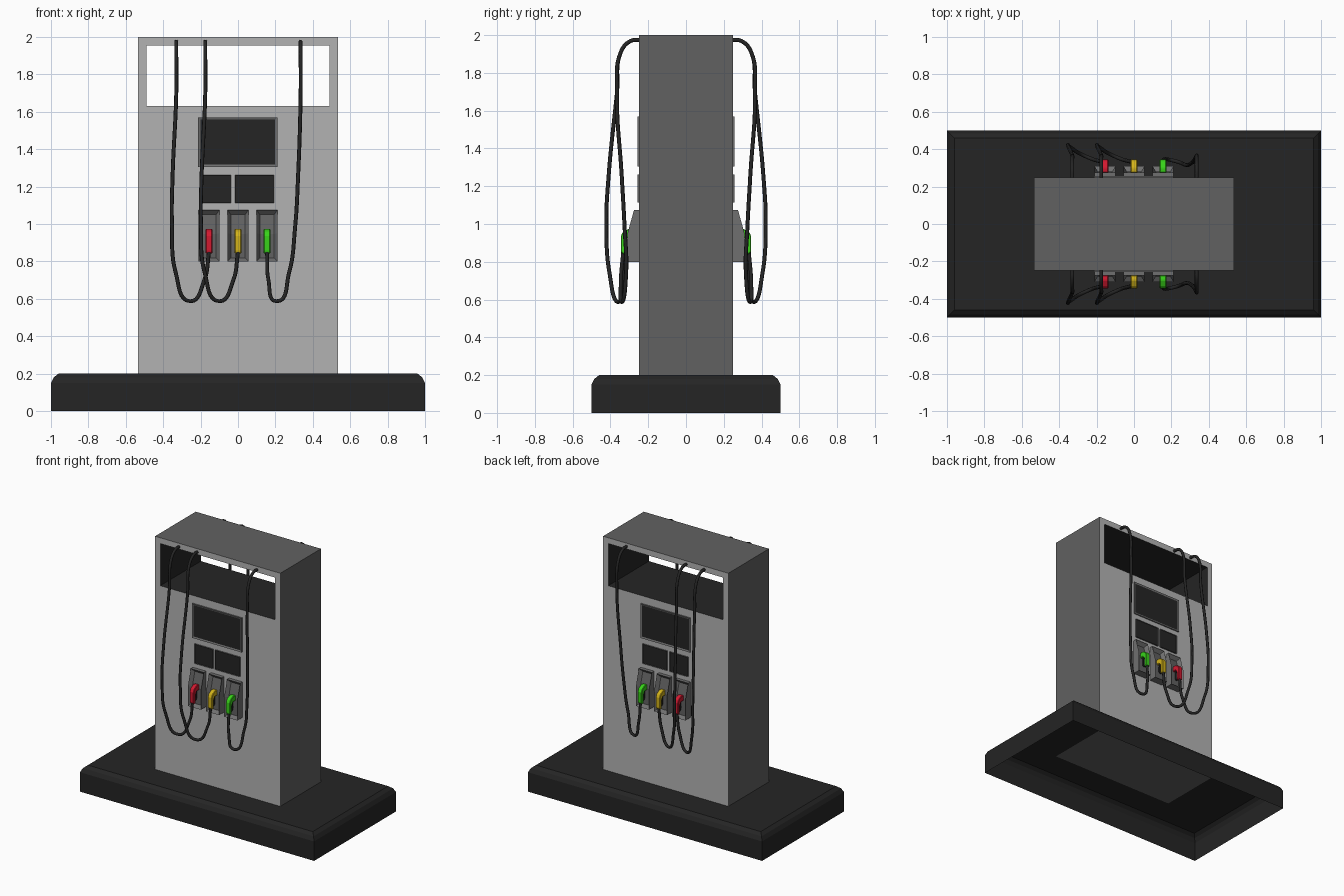
import bpy, bmesh

if "Cube" in bpy.data.objects:
    bpy.data.objects.remove(bpy.data.objects["Cube"])


def mat(name, r, g, b):
    m = bpy.data.materials.new(name)
    m.diffuse_color = (r, g, b, 1)
    m.use_nodes = True
    m.node_tree.nodes["Principled BSDF"].inputs["Base Color"].default_value = m.diffuse_color
    return m


LIGHT = mat("light_grey", .45, .45, .45)
SIDE = mat("side_grey", .12, .12, .12)
MID = mat("holster_grey", .16, .16, .16)
DARK = mat("dark", .018, .018, .018)
RED = mat("red", .65, .01, .03)
YELLOW = mat("yellow", .65, .45, .01)
GREEN = mat("green", .04, .65, .01)


def finish(name, bm, mats, mirror=False):
    bmesh.ops.recalc_face_normals(bm, faces=bm.faces)
    me = bpy.data.meshes.new(name)
    bm.to_mesh(me)
    bm.free()
    for m in mats:
        me.materials.append(m)
    ob = bpy.data.objects.new(name, me)
    bpy.context.collection.objects.link(ob)
    if mirror:  # same parts on the back
        mod = ob.modifiers.new("back_copy", 'MIRROR')
        mod.use_axis = (False, True, False)
        mod.use_mirror_merge = False
    return ob


def prism(profile, x0, x1):
    """Solid from a (y, z) outline, extruded along x."""
    bm = bmesh.new()
    a = [bm.verts.new((x0, y, z)) for y, z in profile]
    b = [bm.verts.new((x1, y, z)) for y, z in profile]
    n = len(a)
    bm.faces.new(a)
    bm.faces.new(b[::-1])
    for i in range(n):
        bm.faces.new((a[i], b[i], b[(i + 1) % n], a[(i + 1) % n]))
    bmesh.ops.recalc_face_normals(bm, faces=bm.faces)
    return bm


def recess(bm, border, depth, index):
    """Sink the front-facing faces and give them material slot index."""
    bm.normal_update()
    front = [f for f in bm.faces if f.normal.y < -.5]
    bmesh.ops.inset_region(bm, faces=front, thickness=border, depth=-depth, use_even_offset=True)
    for f in front:
        f.material_index = index


def tube(name, points, radius, material):
    cu = bpy.data.curves.new(name, 'CURVE')
    cu.dimensions = '3D'
    cu.bevel_depth = radius
    cu.bevel_resolution = 2
    cu.resolution_u = 8
    cu.use_fill_caps = True
    sp = cu.splines.new('BEZIER')
    sp.bezier_points.add(len(points) - 1)
    for bp, p in zip(sp.bezier_points, points):
        bp.co = p
        bp.handle_left_type = bp.handle_right_type = 'AUTO'
    cu.materials.append(material)
    bpy.context.collection.objects.link(bpy.data.objects.new(name, cu))


# Plinth: open underneath, rounded top edge
bm = bmesh.new()
prev = None
for inset, z in [(0, 0), (0, .15), (.015, .18), (.04, .2)]:
    x, y = 1 - inset, .5 - inset
    ring = [bm.verts.new(p) for p in [(-x, -y, z), (x, -y, z), (x, y, z), (-x, y, z)]]
    if prev:
        for i in range(4):
            j = (i + 1) % 4
            bm.faces.new((prev[i], prev[j], ring[j], ring[i]))
    prev = ring
bm.faces.new(prev)
finish("plinth", bm, [DARK])

# Cabinet: a rectangular frame with a window right through it
D = .248
bm = bmesh.new()


def rect(x, z0, z1, y):
    return [bm.verts.new(p) for p in [(-x, y, z0), (x, y, z0), (x, y, z1), (-x, y, z1)]]


of, ob_ = rect(.535, .2, 2, -D), rect(.535, .2, 2, D)
wf, wb = rect(.49, 1.63, 1.955, -D), rect(.49, 1.63, 1.955, D)
for i in range(4):
    j = (i + 1) % 4
    for (a, b), slot in [((of, wf), 0), ((ob_, wb), 0), ((of, ob_), 1), ((wf, wb), 2)]:
        bm.faces.new((a[i], a[j], b[j], b[i])).material_index = slot
finish("cabinet", bm, [LIGHT, SIDE, DARK])

# Display panels
for name, x0, x1, z0, z1, border, slot0 in [
        ("main_screen", -.213, .21, 1.305, 1.57, .012, MID),
        ("left_keypad", -.193, -.037, 1.113, 1.263, .003, SIDE),
        ("right_card_reader", -.017, .193, 1.113, 1.263, .003, SIDE)]:
    bm = prism([(-.24, z0), (-.257, z0), (-.257, z1), (-.24, z1)], x0, x1)
    recess(bm, border, .004, 1)
    finish(name, bm, [slot0, DARK], True)

# Holsters and nozzles
HOLSTER = [(-.24, .80), (-.31, .80), (-.31, .95), (-.275, 1.075), (-.24, 1.075)]
NOZZLE = [(-.275, .972), (-.302, .975), (-.335, .958), (-.345, .935), (-.345, .855),
          (-.337, .842), (-.32, .842), (-.32, .91), (-.305, .932), (-.275, .93)]
for label, x, color in [("red", -.155, RED), ("yellow", 0, YELLOW), ("green", .155, GREEN)]:
    bm = prism(HOLSTER, x - .056, x + .056)
    recess(bm, .018, .03, 1)
    finish(label + "_holster", bm, [MID, SIDE], True)

    ob = finish(label + "_nozzle", prism(NOZZLE, x - .018, x + .018), [color], True)
    bev = ob.modifiers.new("soft_edges", 'BEVEL')
    bev.width = .004
    bev.segments = 1

    for s, side in [(-1, "front"), (1, "back")]:
        tube(f"{label}_trigger_guard_{side}",
             [(x, s * .325, .855), (x, s * .297, .86), (x, s * .29, .90), (x, s * .295, .945)],
             .006, DARK)

# Hoses: out of the top beam, down in a loop and up into each nozzle
LEFT = [(0, .24, 1.975), (0, .295, 1.968), (0, .345, 1.91), (0, .365, 1.7),
        (-.02, .41, 1.25), (-.023, .422, 1.0), (-.003, .405, .74), (.075, .36, .587),
        (.15, .335, .70), (.175, .333, .85)]
RIGHT = [(0, .24, 1.975), (0, .295, 1.968), (0, .345, 1.91), (0, .365, 1.7),
         (-.014, .34, 1.25), (-.03, .325, .98), (-.062, .317, .74), (-.13, .34, .587),
         (-.172, .345, .70), (-.18, .333, .85)]
for label, x, path in [("red", -.33, LEFT), ("yellow", -.175, LEFT), ("green", .335, RIGHT)]:
    for s, side in [(-1, "front"), (1, "back")]:
        tube(f"{label}_hose_{side}", [(x + dx, s * y, z) for dx, y, z in path], .0105, DARK)
